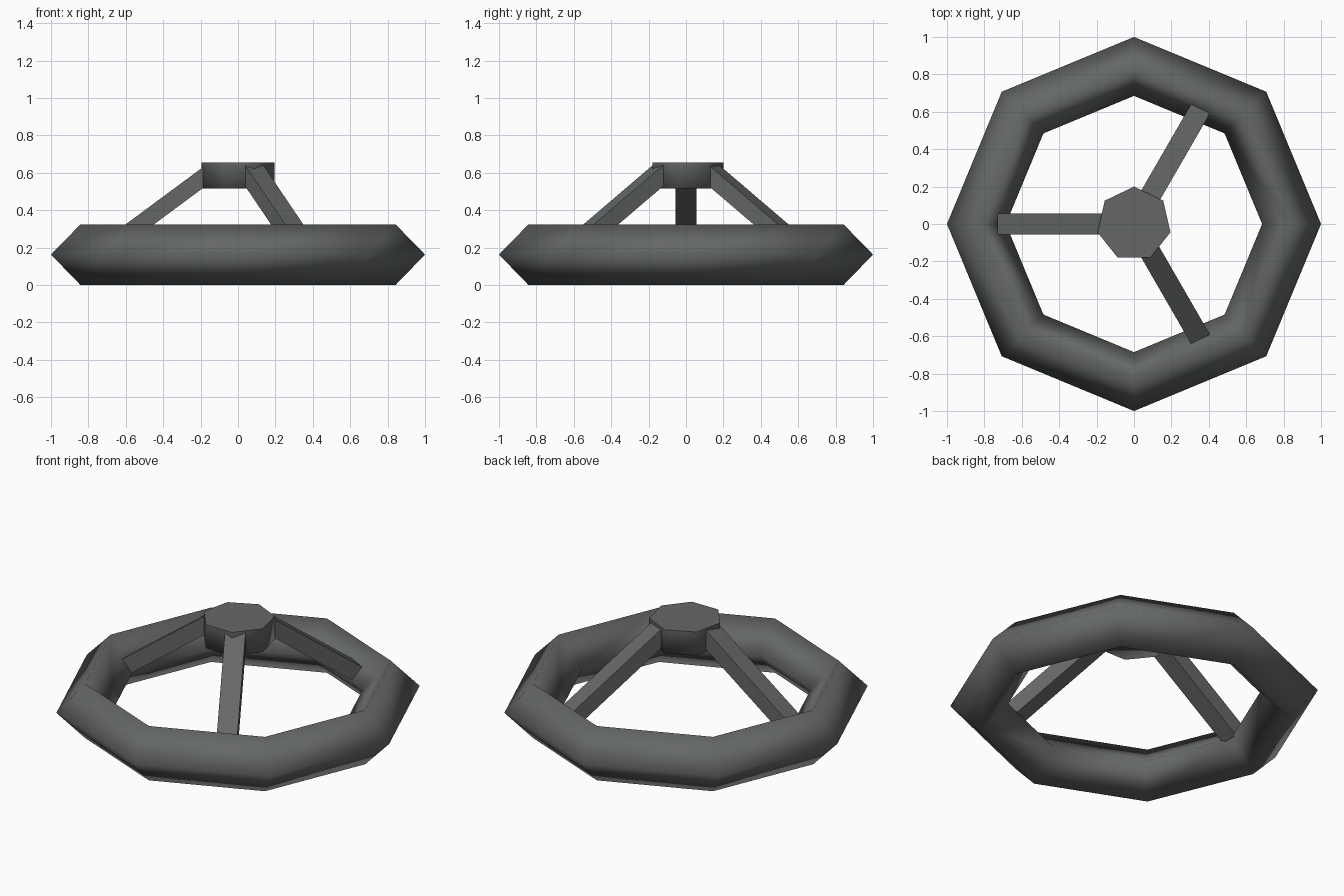
import bpy, bmesh, math
from mathutils import Matrix, Vector

if "Cube" in bpy.data.objects:
    bpy.data.objects.remove(bpy.data.objects["Cube"])

mat = bpy.data.materials.new("dark grey metal")
mat.diffuse_color = (0.13, 0.137, 0.137, 1)
mat.use_nodes = True
mat.node_tree.nodes["Principled BSDF"].inputs["Base Color"].default_value = mat.diffuse_color


def finish(name, bm, smooth):
    bmesh.ops.recalc_face_normals(bm, faces=bm.faces)
    for f in bm.faces:
        f.smooth = smooth
    mesh = bpy.data.meshes.new(name)
    bm.to_mesh(mesh)
    bm.free()
    mesh.materials.append(mat)
    obj = bpy.data.objects.new(name, mesh)
    bpy.context.collection.objects.link(obj)
    return obj


# Rim: eight-sided ring with a diamond cross-section, smooth shaded
bm = bmesh.new()
SIDES = 8
profile = [(1.0, 0.163), (0.842, 0.325), (0.685, 0.163), (0.842, 0.0)]
loops = []
for i in range(SIDES):
    a = math.tau * i / SIDES
    loops.append([bm.verts.new((r * math.cos(a), r * math.sin(a), z)) for r, z in profile])
for i in range(SIDES):
    p, q = loops[i], loops[(i + 1) % SIDES]
    for j in range(4):
        k = (j + 1) % 4
        bm.faces.new((p[j], q[j], q[k], p[k]))
finish("rim", bm, True)

# Hub: seven-sided drum with a crisp flat top
bm = bmesh.new()
place = Matrix.Translation((0, 0, 0.585)) @ Matrix.Rotation(math.pi / 2, 4, 'Z')
bmesh.ops.create_cone(bm, cap_ends=True, segments=7, radius1=0.2, radius2=0.2, depth=0.14)
first = max(bm.verts, key=lambda v: v.co.y).co
turn = Matrix.Rotation(math.pi / 2 - math.atan2(first.y, first.x), 4, 'Z')
bm.transform(Matrix.Translation((0, 0, 0.585)) @ turn)
for e in bm.edges:
    if all(v.co.z > 0.6 for v in e.verts):
        e.smooth = False
finish("hub", bm, True)

# Spokes: three square-cut bars sloping from the hub down into the rim
top_in, top_out = Vector((0.165, 0, 0.647)), Vector((0.73, 0, 0.229))
along = (top_out - top_in).normalized()
down = Vector((along.z, 0, -along.x)) * 0.09
for n, angle in enumerate((60, 180, 300)):
    bm = bmesh.new()
    ends = []
    for y in (-0.056, 0.056):
        side = Vector((0, y, 0))
        ends.append([bm.verts.new(p + side) for p in
                     (top_in, top_out, top_out + down, top_in + down)])
    a, b = ends
    bm.faces.new(a)
    bm.faces.new(b[::-1])
    for j in range(4):
        k = (j + 1) % 4
        bm.faces.new((a[j], b[j], b[k], a[k]))
    bm.transform(Matrix.Rotation(math.radians(angle), 4, 'Z'))
    finish(f"spoke_{n + 1}", bm, False)
